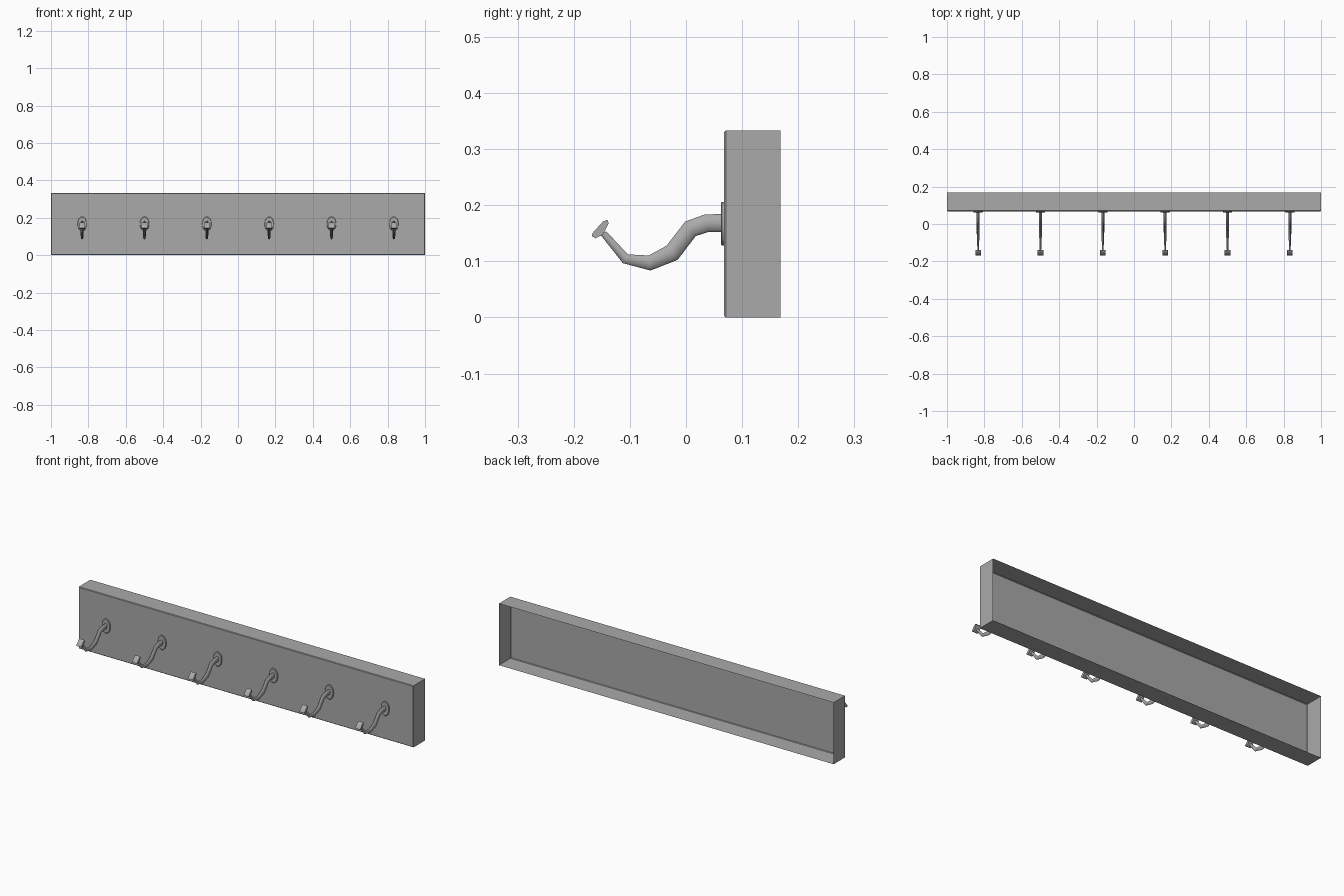
import bpy, bmesh, math
from mathutils import Vector

cube = bpy.data.objects.get("Cube")
if cube:
    bpy.data.objects.remove(cube, do_unlink=True)

grey = bpy.data.materials.new("plain_grey")
grey.use_nodes = True
grey.diffuse_color = (0.4, 0.4, 0.4, 1)
grey.node_tree.nodes["Principled BSDF"].inputs["Base Color"].default_value = (0.4, 0.4, 0.4, 1)


def finish(bm, name, smooth=None):
    bmesh.ops.recalc_face_normals(bm, faces=bm.faces)
    mesh = bpy.data.meshes.new(name)
    bm.to_mesh(mesh)
    bm.free()
    mesh.materials.append(grey)
    obj = bpy.data.objects.new(name, mesh)
    bpy.context.collection.objects.link(obj)
    if smooth:
        bpy.ops.object.select_all(action="DESELECT")
        obj.select_set(True)
        bpy.context.view_layer.objects.active = obj
        bpy.ops.object.shade_smooth_by_angle(angle=math.radians(smooth))
    return obj


def loft(bm, rings, cap=True):
    """Skin a list of equal-length point rings."""
    loops = [[bm.verts.new(p) for p in ring] for ring in rings]
    n = len(loops[0])
    for a, b in zip(loops, loops[1:]):
        for i in range(n):
            j = (i + 1) % n
            bm.faces.new((a[i], a[j], b[j], b[i]))
    if cap:
        bm.faces.new(loops[0])
        bm.faces.new(loops[-1])


# Backboard: thin shell, open at the rear, with a fine chamfer round the front
def board_ring(y, inset):
    x, lo, hi = 1 - inset, inset, 0.333 - inset
    return [(-x, y, lo), (x, y, lo), (x, y, hi), (-x, y, hi)]


bm = bmesh.new()
loft(bm, [board_ring(0.168, 0), board_ring(0.071, 0), board_ring(0.068, 0.003)], cap=False)
front = [v for v in bm.verts if v.co.y < 0.07]
bm.faces.new(front)
finish(bm, "backboard")

# Hook spine in the YZ plane: y, z, half depth
SPINE = [(0.068, 0.168, 0.016), (0.037, 0.168, 0.016), (0.008, 0.158, 0.016),
         (-0.025, 0.115, 0.016), (-0.065, 0.097, 0.0135),
         (-0.108, 0.1045, 0.009), (-0.147, 0.15, 0.006)]
# Lens outline of the hook tip
TIP = [(-0.168, 0.145), (-0.166, 0.151), (-0.148, 0.171), (-0.14, 0.174),
       (-0.138, 0.168), (-0.148, 0.148), (-0.161, 0.141)]
SIDES = 8


def hook_arm(cx):
    bm = bmesh.new()
    pts = [Vector((cx, y, z)) for y, z, r in SPINE]
    rings = []
    for i, p in enumerate(pts):
        before = (p - pts[i - 1]).normalized() if i else Vector((0, -1, 0))
        after = (pts[i + 1] - p).normalized() if i + 1 < len(pts) else before
        along = (before + after).normalized()
        up = Vector((1, 0, 0)).cross(along)
        r = SPINE[i][2]
        wide = 0.45 * r + 0.001
        ring = []
        for k in range(SIDES):
            a = math.tau * k / SIDES
            ring.append(p + Vector((wide * math.cos(a), 0, 0)) + up * r * math.sin(a))
        rings.append(ring)
    loft(bm, rings)
    return bm


def hook_tip(cx):
    bm = bmesh.new()
    loft(bm, [[(cx + s * 0.015, y, z) for y, z in TIP] for s in (-1, 1)])
    return bm


def hook_plate(cx):
    bm = bmesh.new()
    rings = []
    for y, scale in ((0.068, 1), (0.064, 1), (0.062, 0.93)):
        angles = [math.tau * k / 16 for k in range(16)]
        rings.append([(cx + 0.025 * scale * math.cos(a), y,
                       0.167 + 0.039 * scale * math.sin(a)) for a in angles])
    loft(bm, rings)
    return bm


# Six evenly spaced hooks
for n in range(6):
    cx = (n - 2.5) / 3
    finish(hook_plate(cx), f"hook_plate_{n + 1}", 30)
    finish(hook_arm(cx), f"hook_arm_{n + 1}", 50)
    finish(hook_tip(cx), f"hook_tip_{n + 1}", 40)
